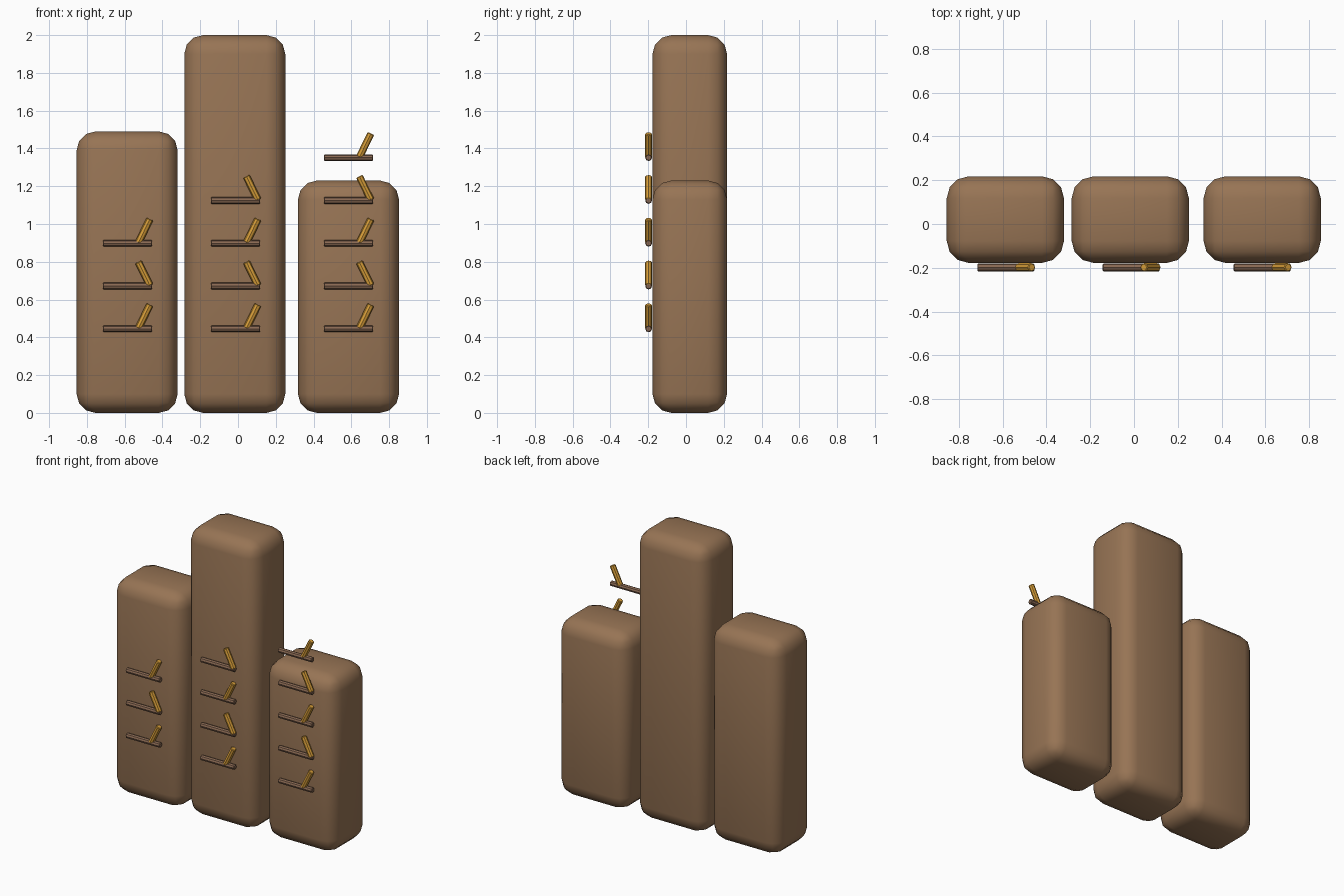
import bpy
from math import radians, pi

cube = bpy.data.objects.get("Cube")
if cube:
    bpy.data.objects.remove(cube, do_unlink=True)


def material(name, color):
    mat = bpy.data.materials.new(name)
    mat.use_nodes = True
    mat.diffuse_color = (*color, 1)
    mat.node_tree.nodes["Principled BSDF"].inputs["Base Color"].default_value = (*color, 1)
    return mat


BROWN = material("warm brown", (0.31, 0.175, 0.09))
DARK_BROWN = material("twig brown", (0.25, 0.14, 0.085))
GOLD = material("golden yellow", (0.68, 0.34, 0.04))


def finish(obj, name, mat, bevel, segments, angle):
    obj.name = name
    obj.data.materials.append(mat)
    mod = obj.modifiers.new("rounded edges", 'BEVEL')
    mod.width = bevel
    mod.segments = segments
    mod.limit_method = 'ANGLE'
    mod.angle_limit = radians(60)
    bpy.ops.object.modifier_apply(modifier=mod.name)
    bpy.ops.object.shade_smooth_by_angle(angle=radians(angle))


def pillar(name, x, height):
    bpy.ops.mesh.primitive_cube_add(size=1, location=(x, 0.02, height / 2))
    obj = bpy.context.object
    obj.scale = (0.535, 0.395, height)
    bpy.ops.object.transform_apply(location=False, rotation=False, scale=True)
    finish(obj, name, BROWN, 0.1, 3, 40)


def stick(name, mat, x, z, radius, length, tilt):
    # Round stick in the xz plane; tilt is measured from vertical
    bpy.ops.mesh.primitive_cylinder_add(vertices=8, radius=radius, depth=length,
                                        location=(x, -0.198, z),
                                        rotation=(0, tilt, 0))
    finish(bpy.context.object, name, mat, 0.004, 1, 30)


# Each column: name, centre x, height, twig centre x, number of twigs
columns = [("right", -0.587, 1.49, -0.585, 3),
           ("middle", -0.017, 2.0, -0.013, 4),
           ("left", 0.585, 1.23, 0.585, 5)]

for side, x, height, twig_x, count in columns:
    pillar(f"{side}_pillar", x, height)
    for row in range(count):
        z = 0.445 + 0.2265 * row
        # Horizontal twig with a leaning peg, alternating direction per row
        stick(f"{side}_twig_{row + 1}", DARK_BROWN, twig_x, z, 0.018, 0.26, pi / 2)
        lean = 1 if row % 2 == 0 else -1
        stick(f"{side}_peg_{row + 1}", GOLD, twig_x + 0.088, z + 0.065,
              0.019, 0.14, lean * radians(26))
